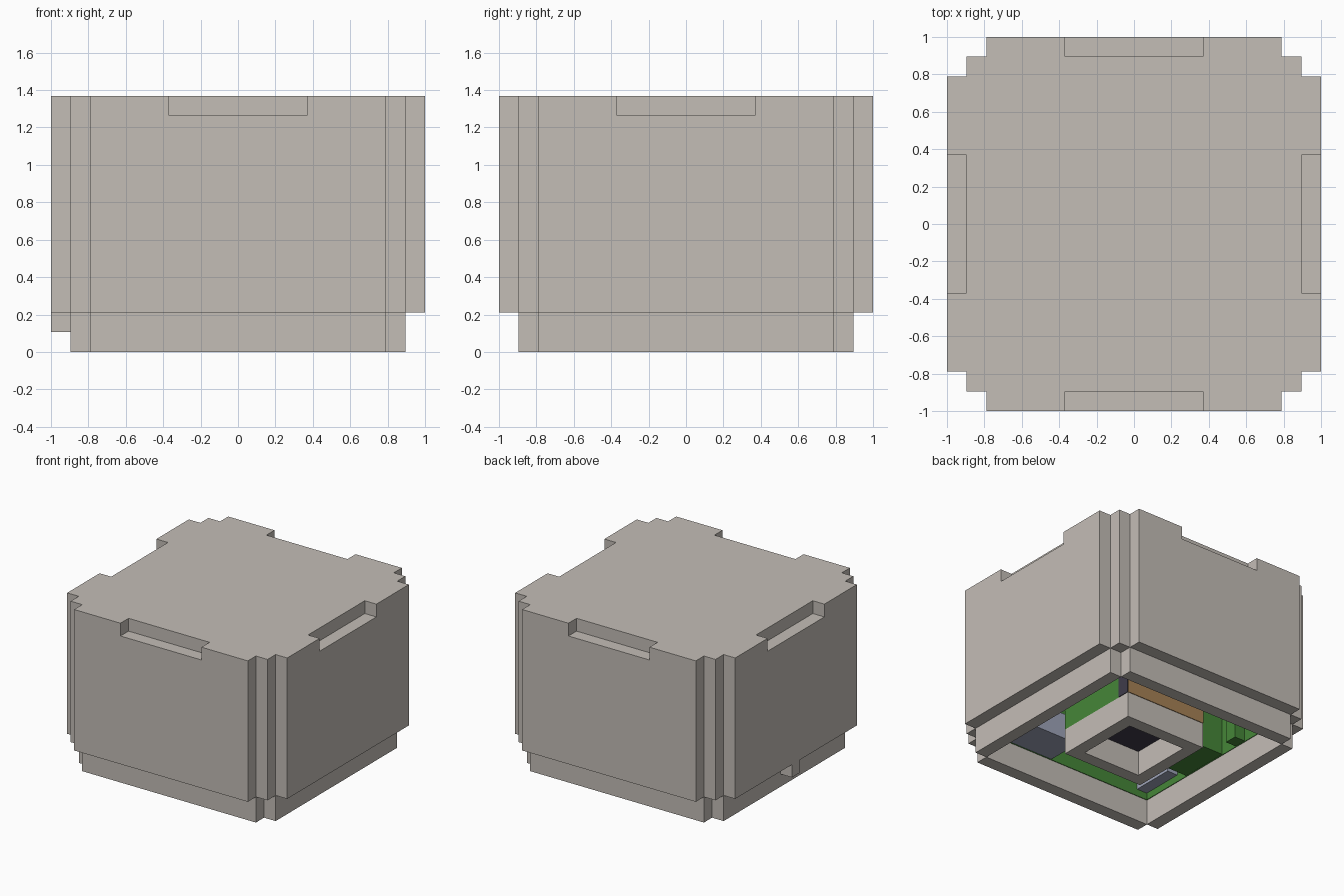
import bpy
import bmesh

if "Cube" in bpy.data.objects:
    bpy.data.objects.remove(bpy.data.objects["Cube"], do_unlink=True)

U = 2 / 19  # one block of the grid
TOP, LIP, ROOF = 13, 2, 7  # heights in blocks


def material(name, r, g, b):
    m = bpy.data.materials.new(name)
    m.use_nodes = True
    m.diffuse_color = (r, g, b, 1)
    m.node_tree.nodes["Principled BSDF"].inputs["Base Color"].default_value = (r, g, b, 1)
    return m


GREY = material("warm grey", 0.55, 0.51, 0.47)
GREEN = material("leaf green", 0.06, 0.24, 0.04)
STEEL = material("blue steel", 0.34, 0.37, 0.48)
BROWN = material("wood brown", 0.38, 0.22, 0.09)
DARK = material("near black", 0.05, 0.045, 0.07)


def finish(name, bm, mat):
    bmesh.ops.recalc_face_normals(bm, faces=bm.faces)
    mesh = bpy.data.meshes.new(name)
    bm.to_mesh(mesh)
    bm.free()
    mesh.materials.append(mat)
    ob = bpy.data.objects.new(name, mesh)
    bpy.context.scene.collection.objects.link(ob)
    return ob


def box(name, x, y, z, mat):
    """Box from (low, high) ranges in block units."""
    bm = bmesh.new()
    bmesh.ops.create_cube(bm, size=1)
    for v in bm.verts:
        v.co = [U * (lo + (hi - lo) * (c + 0.5)) for c, (lo, hi) in zip(v.co, (x, y, z))]
    return finish(name, bm, mat)


def cut(target, cutter):
    mod = target.modifiers.new("cut", "BOOLEAN")
    mod.operation = "DIFFERENCE"
    mod.solver = "EXACT"
    mod.object = cutter
    cutter.hide_render = True
    cutter.hide_viewport = True
    cutter.display_type = "WIRE"


# Outer shell with stepped corners
corner = [(9.5, 7.5), (8.5, 7.5), (8.5, 8.5), (7.5, 8.5), (7.5, 9.5)]
outline = []
for sx, sy in ((1, 1), (-1, 1), (-1, -1), (1, -1)):
    pts = [(sx * a, sy * b) for a, b in corner]
    outline += pts if sx * sy > 0 else pts[::-1]
bm = bmesh.new()
base = bm.faces.new([bm.verts.new((a * U, b * U, LIP * U)) for a, b in outline])
up = bmesh.ops.extrude_face_region(bm, geom=[base], use_keep_orig=True)
bmesh.ops.translate(bm, vec=(0, 0, (TOP - LIP) * U),
                    verts=[g for g in up["geom"] if isinstance(g, bmesh.types.BMVert)])
shell = finish("outer_shell", bm, GREY)

# Top edge notches, cavity, bottom rim and cavity lining on all four sides
cut(shell, box("cavity_cutter", (-7.5, 7.5), (-7.5, 7.5), (1, ROOF), GREY))
for side, s in (("left", 1), ("right", -1)):
    def span(a, b):
        return tuple(sorted((s * a, s * b)))
    cut(shell, box("notch_cutter_" + side, span(8.5, 10), (-3.5, 3.5), (12, 14), GREY))
    box("rim_" + side, span(7.5, 8.5), (-7.5, 7.5), (0, LIP), GREY)
    box("lining_" + side, span(7.45, 7.5), (-7.5, 7.5), (LIP, ROOF), GREEN)
    box("neck_wall_" + side, span(2.5, 3.5), (-3.5, 3.5), (0, LIP), GREY)
    end = "back" if s > 0 else "front"
    cut(shell, box("notch_cutter_" + end, (-3.5, 3.5), span(8.5, 10), (12, 14), GREY))
    box("rim_" + end, (-7.5, 7.5), span(7.5, 8.5), (0, LIP), GREY)
    box("lining_" + end, (-7.45, 7.45), span(7.45, 7.5), (LIP, ROOF), GREEN)
    box("neck_wall_" + end, (-2.5, 2.5), span(2.5, 3.5), (0, LIP), GREY)
box("cavity_ceiling", (-7.45, 7.45), (-7.45, 7.45), (ROOF - 0.05, ROOF), GREEN)

# Small tab on the right side
box("side_tab", (-9.5, -8.5), (-0.5, 0.5), (1, 2), GREY)

# Central pillar above the hollow neck
box("pillar", (-3.5, 3.5), (-3.5, 3.5), (LIP, ROOF), GREEN)
box("pillar_back_panel", (-3.5, 3.5), (3.5, 3.55), (LIP, ROOF), BROWN)
box("pillar_corner_strip", (3.5, 3.55), (2.5, 3.5), (LIP, ROOF), DARK)
box("neck_plug", (-2.5, 2.5), (-2.5, 2.5), (1.95, 2), DARK)

# Inner components
box("front_component", (1.5, 7.4), (-7.4, -4.5), (2, 4), STEEL)
box("corner_component", (-7.4, -6.5), (-7.4, -4), (2.5, 3.5), STEEL)
box("side_component", (-7.4, -5.5), (-3, 1), (2, 5), GREEN)
for i, y in enumerate((2.5, 5)):
    box("inner_rib_%d" % (i + 1), (-7.4, -6.5), (y, y + 1), (2, ROOF), GREEN)
